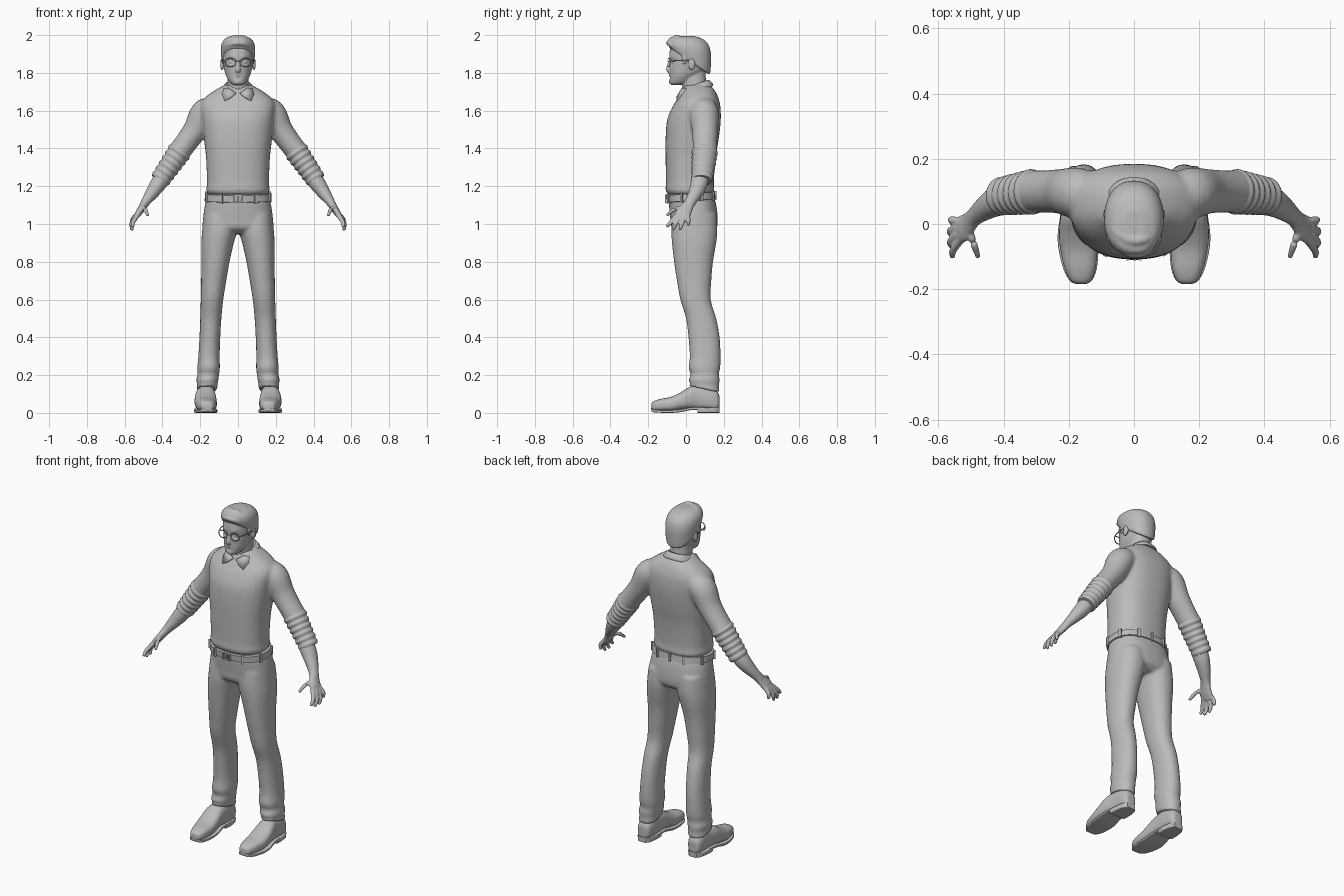
import bpy, bmesh, math
from mathutils import Vector

grey = bpy.data.materials.new("plain grey")
grey.diffuse_color = (0.5, 0.5, 0.5, 1)


def spline(rows, k=6):
    """Catmull-Rom interpolation of number rows."""
    out = []
    for i in range(len(rows) - 1):
        p0, p1, p2, p3 = (rows[min(max(i + d, 0), len(rows) - 1)] for d in (-1, 0, 1, 2))
        for j in range(k):
            t = j / k
            out.append([0.5 * (2*b + (c - a)*t + (2*a - 5*b + 4*c - d)*t*t + (3*b - a - 3*c + d)*t**3)
                        for a, b, c, d in zip(p0, p1, p2, p3)])
    return out + [list(rows[-1])]


def skin(bm, rings):
    """Join rings of points with quads and cap both ends."""
    rings = [[bm.verts.new(p) for p in r] for r in rings]
    n = len(rings[0])
    for a, b in zip(rings, rings[1:]):
        for i in range(n):
            bm.faces.new((a[i], a[(i + 1) % n], b[(i + 1) % n], b[i]))
    bm.faces.new(rings[0])
    bm.faces.new(rings[-1])


def oval(n, p):
    for i in range(n):
        a = 2 * math.pi * i / n
        c, s = math.cos(a), math.sin(a)
        yield math.copysign(abs(c) ** (2 / p), c), math.copysign(abs(s) ** (2 / p), s)


def loft(bm, rows, s=1, p=2.2, n=48, k=6, along_y=False):
    """Rows: position, x0, x1, low, high (, tilt) of sections stacked along z or y."""
    rings = []
    for r in spline([tuple(r) + (0,) * (6 - len(r)) for r in rows], k):
        h, x0, x1, v0, v1, tilt = r
        cx, cv, rx, rv = (x0 + x1) / 2, (v0 + v1) / 2, (x1 - x0) / 2, (v1 - v0) / 2
        if along_y:
            rings.append([(s * (cx + rx*c), h, cv + rv*d) for c, d in oval(n, p)])
        else:
            rings.append([(s * (cx + rx*c), cv + rv*d, h + tilt*rv*d) for c, d in oval(n, p)])
    skin(bm, rings)


def sym(*rows):
    """Rows of height, half width, y0, y1, tilt made symmetric in x."""
    return [(r[0], -r[1]) + tuple(r[1:]) for r in rows]


def tube(bm, rows, s=1, n=24, k=5):
    """Rows: x, y, z, radius in y, radius across; sections follow the path."""
    rows = spline(rows, k)
    pts = [Vector((s * r[0], r[1], r[2])) for r in rows]
    rings = []
    for i, r in enumerate(rows):
        t = (pts[min(i + 1, len(pts) - 1)] - pts[max(i - 1, 0)]).normalized()
        ref = Vector((0, 1, 0)) if abs(t.y) < 0.9 else Vector((1, 0, 0))
        u = (ref - t * ref.dot(t)).normalized()
        v = t.cross(u)
        rings.append([pts[i] + u * r[3] * c + v * r[4] * d for c, d in oval(n, 2)])
    skin(bm, rings)


def ball(bm, c, r):
    vs = bmesh.ops.create_uvsphere(bm, u_segments=20, v_segments=12, radius=1)["verts"]
    for v in vs:
        v.co = Vector((c[i] + v.co[i] * r[i] for i in range(3)))


def box(bm, c, size, rot=0):
    vs = bmesh.ops.create_cube(bm, size=1)["verts"]
    for v in vs:
        x, y, z = (v.co[i] * size[i] for i in range(3))
        v.co = (c[0] + x*math.cos(rot) - y*math.sin(rot), c[1] + x*math.sin(rot) + y*math.cos(rot), c[2] + z)


def finish(name, bm, voxel=0, smooth=3, mirror=False, thick=0, angle=40):
    bmesh.ops.recalc_face_normals(bm, faces=bm.faces)
    me = bpy.data.meshes.new(name)
    bm.to_mesh(me)
    bm.free()
    ob = bpy.data.objects.new(name, me)
    bpy.context.collection.objects.link(ob)
    me.materials.append(grey)
    bpy.ops.object.select_all(action='DESELECT')
    ob.select_set(True)
    bpy.context.view_layer.objects.active = ob
    bpy.ops.object.shade_smooth_by_angle(angle=math.radians(180 if voxel else angle))
    if thick:
        ob.modifiers.new("thickness", 'SOLIDIFY').thickness = thick
    if voxel:
        m = ob.modifiers.new("merge", 'REMESH')
        m.mode, m.voxel_size, m.use_smooth_shade = 'VOXEL', voxel, True
        m = ob.modifiers.new("soften", 'SMOOTH')
        m.factor, m.iterations = 0.5, smooth
    if mirror:
        ob.modifiers.new("mirror", 'MIRROR')
    return ob


# Sweater: torso and upper sleeves
bm = bmesh.new()
loft(bm, sym((1.155, .155, -.095, .14), (1.18, .168, -.108, .15), (1.22, .164, -.106, .147),
             (1.35, .169, -.108, .157), (1.45, .18, -.108, .173), (1.55, .19, -.1, .184),
             (1.62, .197, -.072, .182), (1.66, .183, -.047, .174), (1.70, .135, -.022, .157),
             (1.735, .075, -.01, .13)), p=2.4)
for s in (1, -1):
    tube(bm, [(.12, .09, 1.62, .065, .055), (.175, .095, 1.587, .078, .076), (.225, .10, 1.50, .069, .065),
              (.275, .10, 1.43, .065, .06), (.325, .10, 1.365, .066, .06)], s)
finish("sweater", bm, .009, 5)

# Rolled sleeve cuffs
bm = bmesh.new()
rows = []
for i in range(13):
    t = i / 12
    r = (.071 - .013 * t) * (1 if i % 2 else .9)
    rows.append((.305 + .11 * t, .10 - .016 * t, 1.39 - .16 * t, r, r * .93))
tube(bm, rows, n=32, k=3)
finish("rolled_cuff", bm, mirror=True, angle=60)

# Forearms, hands and fingers
bm = bmesh.new()
tube(bm, [(.37, .085, 1.29, .045, .042), (.42, .07, 1.215, .046, .043), (.455, .05, 1.165, .038, .035),
          (.49, .022, 1.115, .029, .024), (.508, .002, 1.085, .035, .02), (.525, -.014, 1.06, .042, .018),
          (.542, -.022, 1.035, .038, .013)])
for path in (((.53, -.045, 1.05), (.555, -.08, 1.01), (.557, -.102, .984)),
             ((.54, -.03, 1.045), (.563, -.055, 1.0), (.558, -.07, .967)),
             ((.54, -.01, 1.045), (.564, -.022, 1.0), (.56, -.033, .968)),
             ((.535, .008, 1.05), (.56, .012, 1.02), (.558, .014, .992)),
             ((.51, -.012, 1.085), (.492, -.06, 1.078), (.478, -.102, 1.045))):
    tube(bm, [q + (r, r) for q, r in zip(path, (.0135, .0115, .008))], n=14)
finish("arm_and_hand", bm, .0045, 3, mirror=True)

# Trousers: hips and two legs
bm = bmesh.new()
loft(bm, sym((1.165, .16, -.093, .143), (1.10, .175, -.09, .16), (1.03, .185, -.083, .168),
             (.98, .185, -.076, .163), (.95, .15, -.04, .13)), p=2.4)
for s in (1, -1):
    loft(bm, [(1.05, .01, .18, -.072, .16), (.97, .004, .189, -.078, .166), (.90, .022, .194, -.074, .16),
              (.80, .045, .194, -.063, .143), (.70, .062, .195, -.048, .134), (.60, .078, .197, -.03, .131),
              (.50, .088, .2, .0, .16), (.40, .094, .204, .013, .178), (.30, .097, .21, .02, .183),
              (.24, .096, .215, .014, .181), (.205, .1, .214, .024, .174), (.175, .104, .221, .015, .178),
              (.15, .108, .217, .021, .175, -.1), (.125, .108, .221, .017, .18, -.22)], s)
finish("trousers", bm, .009, 4)

# Belt, buckle and belt loops
bm = bmesh.new()
loft(bm, sym((1.122, .168, -.092, .15, .07), (1.124, .177, -.101, .157, .07),
             (1.16, .174, -.104, .153, .07), (1.162, .16, -.095, .145, .07)), p=2.4, k=1, n=64)
finish("belt", bm)
bm = bmesh.new()
for z in (-.018, .018):
    box(bm, (0, -.105, 1.134 + z), (.046, .012, .007))
for x in (-.02, .002, .02):
    box(bm, (x, -.106, 1.134), (.007, .012, .036))
finish("belt_buckle", bm)
bm = bmesh.new()
for a in (-60, -22, 25, 62, 118, 155, 205, 242, 270 - 180):
    b = math.radians(a)
    for_z = 1.142 + .009 * math.sin(b)
    c, d = math.cos(b), math.sin(b)
    f = (abs(c) ** 2.4 + abs(d) ** 2.4) ** (-1 / 2.4)
    box(bm, (.178 * c * f, .026 + .13 * d * f, for_z), (.012, .014, .05), b)
finish("belt_loops", bm)

# Shoes with soles and heels
bm = bmesh.new()
loft(bm, [(-.184, .15, .175, .02, .045), (-.176, .132, .194, .01, .06), (-.14, .118, .212, .008, .073),
          (-.08, .112, .226, .008, .085), (-.03, .113, .23, .015, .108), (.02, .118, .226, .02, .138),
          (.07, .12, .216, .015, .145), (.13, .122, .213, .012, .135), (.165, .13, .205, .012, .115),
          (.177, .145, .19, .03, .09)], p=2.6, along_y=True)
loft(bm, [(.04, .125, .21, .03, .16), (.11, .124, .209, .04, .165), (.19, .128, .205, .05, .165)])
finish("shoe", bm, .006, 3, mirror=True)
bm = bmesh.new()
loft(bm, [(-.184, .148, .178, .012, .026), (-.174, .13, .197, .004, .02), (-.14, .115, .216, .001, .016),
          (-.08, .109, .231, 0, .016), (-.03, .11, .234, .004, .02), (.03, .117, .226, .015, .03),
          (.1, .118, .219, .015, .03), (.16, .128, .208, .015, .03), (.177, .145, .192, .015, .03)],
     p=7, along_y=True)
loft(bm, [(.062, .119, .222, 0, .03), (.11, .118, .22, 0, .03), (.155, .126, .211, 0, .03),
          (.178, .143, .194, 0, .03)], p=7, along_y=True)
finish("shoe_sole", bm, mirror=True)

# Head with face relief, nose, ears and neck
bm = bmesh.new()
loft(bm, sym((1.736, .022, -.078, -.035), (1.748, .042, -.087, .02), (1.78, .061, -.087, .06),
             (1.81, .071, -.087, .10), (1.85, .077, -.088, .118), (1.90, .081, -.088, .125),
             (1.94, .078, -.08, .122), (1.97, .065, -.06, .10), (1.985, .04, -.03, .06)), n=72, k=8)
relief = [(.034, 1.858, .015, .012), (-.034, 1.858, .015, .012), (0, 1.855, .012, .005),
          (0, 1.792, .012, -.005), (0, 1.772, .01, .004), (0, 1.752, .014, -.003),
          (.03, 1.883, .014, -.004), (-.03, 1.883, .014, -.004)]
for v in bm.verts:
    if v.co.y < -.02:
        v.co.y += sum(d * math.exp(-((v.co.x - x)**2 + (v.co.z - z)**2) / r**2) for x, z, r, d in relief)
tube(bm, [(0, -.076, 1.875, .008, .008), (0, -.088, 1.845, .01, .01), (0, -.092, 1.817, .013, .014),
          (0, -.083, 1.806, .01, .015)], n=16)
for s in (1, -1):
    ball(bm, (.085 * s, .03, 1.846), (.009, .019, .032))
    ball(bm, (.034 * s, -.066, 1.857), (.014, .011, .009))
loft(bm, sym((1.66, .068, -.005, .135), (1.72, .058, -.018, .114), (1.77, .056, -.025, .105),
             (1.82, .055, -.03, .105)))
finish("head", bm, .004, 3)

# Hair: cap with a slanted hairline and swept front locks
bm = bmesh.new()
loft(bm, sym((1.862, .078, -.085, .117, -.68), (1.872, .086, -.093, .128, -.66), (1.90, .09, -.096, .132, -.45),
             (1.93, .091, -.097, .132, -.25), (1.96, .084, -.094, .12, -.12), (1.983, .065, -.083, .09, -.05),
             (1.996, .032, -.055, .04)), n=64)
for z, y in ((1.955, -.083), (1.972, -.07), (1.984, -.045)):
    tube(bm, [(.062, y + .025, z - .022, .008, .008), (.035, y, z, .015, .014),
              (-.01, y - .004, z + .003, .017, .014), (-.055, y + .022, z - .008, .014, .013),
              (-.078, y + .06, z - .025, .006, .006)], n=14)
for s in (1, -1):
    ball(bm, (.079 * s, -.008, 1.878), (.007, .014, .034))
finish("hair", bm, .005, 3)

# Glasses: rims, bridge and side arms
bm = bmesh.new()
rim = [(.04 + .027 * c, -.093 + .008 * abs(c), 1.855 + .021 * d, .0028, .0028) for c, d in oval(28, 2.6)]
tube(bm, rim + rim[:1], n=8, k=1)
tube(bm, [(0, -.096, 1.864, .0025, .0025), (.015, -.093, 1.861, .0025, .0025)], n=8)
tube(bm, [(.066, -.087, 1.862, .0028, .0028), (.081, -.045, 1.865, .0028, .0028),
          (.089, .03, 1.864, .0028, .0028)], n=8)
finish("glasses", bm, mirror=True)

# Shirt collar: band around the neck and two pointed flaps
bm = bmesh.new()
loft(bm, sym((1.70, .088, -.03, .143, .36), (1.712, .087, -.03, .142, .36), (1.738, .068, -.018, .122, .36),
             (1.738, .06, -.01, .115, .36)), k=2)
finish("collar_band", bm)
bm = bmesh.new()
bm.faces.new([bm.verts.new(q) for q in ((.012, -.034, 1.695), (.05, -.022, 1.722), (.086, .012, 1.715),
                                        (.084, -.022, 1.685), (.07, -.05, 1.652), (.035, -.05, 1.675))])
finish("collar_flap", bm, mirror=True, thick=.008)
